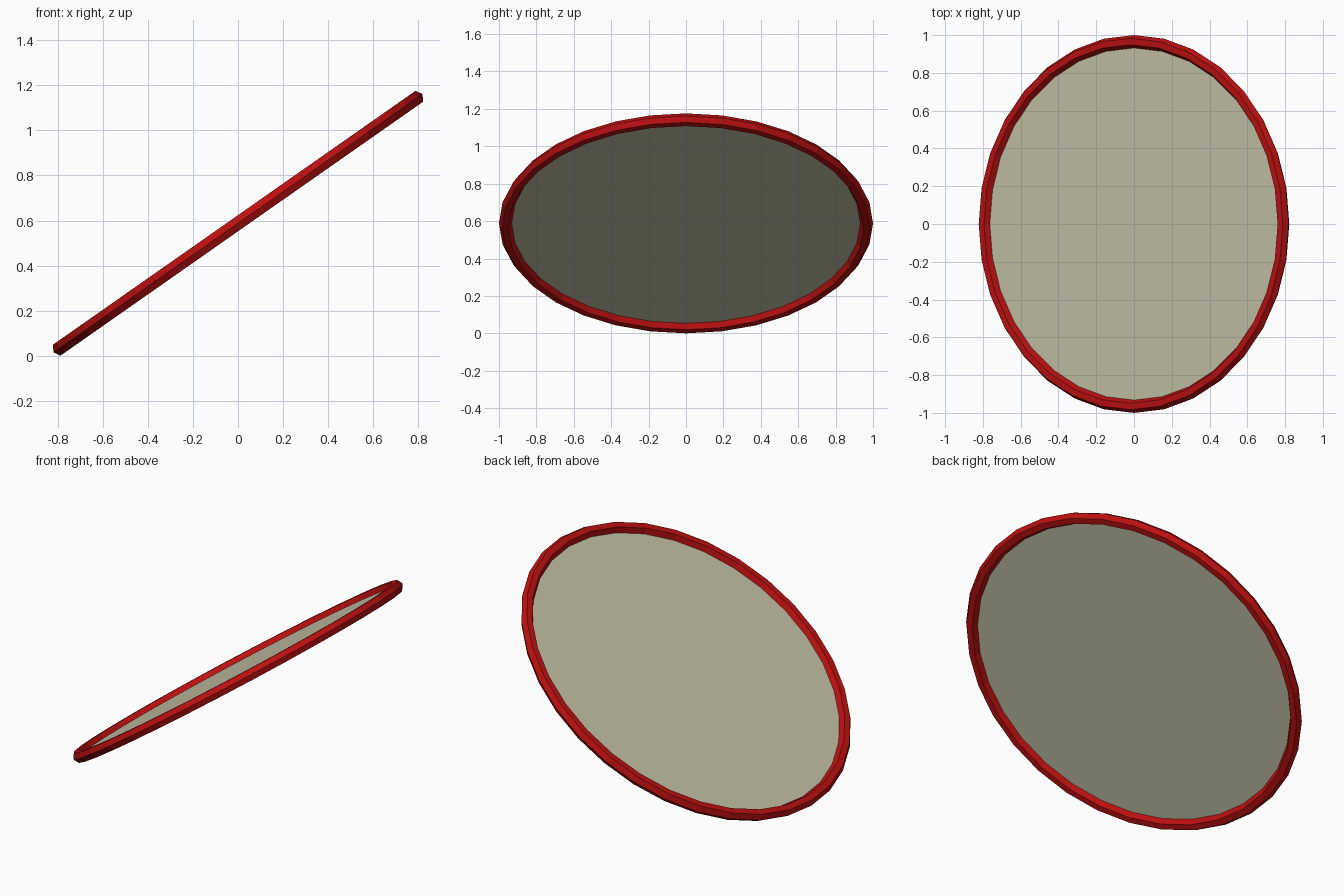
import bpy, math
from mathutils import Matrix

if "Cube" in bpy.data.objects:
    bpy.data.objects.remove(bpy.data.objects["Cube"])

TILT = math.radians(-35)   # right side raised
R, r = 0.966, 0.034        # ring centre radius, tube radius
Z = (R + r / 2) * math.sin(-TILT) + r * math.sin(math.pi / 3) * math.cos(TILT)


def material(name, color):
    m = bpy.data.materials.new(name)
    m.diffuse_color = (*color, 1)
    m.use_nodes = True
    m.node_tree.nodes["Principled BSDF"].inputs["Base Color"].default_value = m.diffuse_color
    return m


def finish(name, mat):
    # name, colour and tilt the part
    o = bpy.context.object
    o.name = name
    o.data.materials.append(mat)
    o.matrix_world = Matrix.Translation((0, 0, Z)) @ Matrix.Rotation(TILT, 4, 'Y')


# rim with hexagonal cross-section
bpy.ops.mesh.primitive_torus_add(major_segments=32, minor_segments=6,
                                 major_radius=R, minor_radius=r)
finish("rim", material("red", (0.50, 0.005, 0.005)))

# flat round sheet inside the rim
bpy.ops.mesh.primitive_circle_add(vertices=32, radius=R, fill_type='NGON')
finish("sheet", material("pale khaki", (0.56, 0.55, 0.39)))
